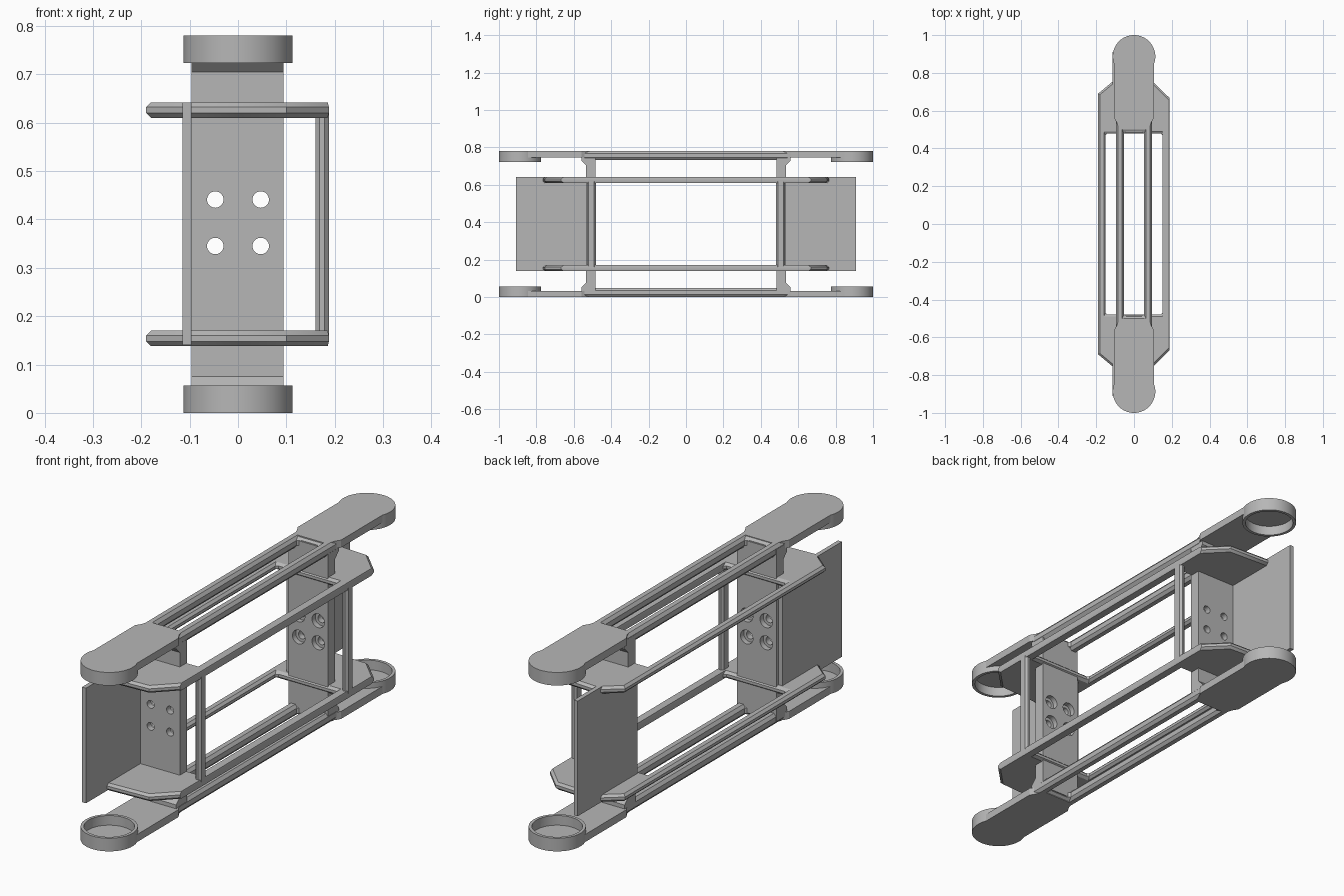
import bpy, bmesh
from math import sin, cos, pi

cube = bpy.data.objects.get("Cube")
if cube:
    bpy.data.objects.remove(cube)

MID = 0.39  # half height: every part is modelled about this level

grey = bpy.data.materials.new("light_grey")
grey.use_nodes = True
grey.diffuse_color = (0.47, 0.47, 0.47, 1)
bsdf = next(n for n in grey.node_tree.nodes if n.type == "BSDF_PRINCIPLED")
bsdf.inputs["Base Color"].default_value = (0.47, 0.47, 0.47, 1)


def prism(name, outline, lo, hi, axis="z"):
    """Extrude a 2D outline along an axis, with the origin at mid height."""
    place = {"x": lambda u, v, w: (w, u, v),
             "y": lambda u, v, w: (u, w, v),
             "z": lambda u, v, w: (u, v, w)}[axis]
    bm = bmesh.new()
    low = [bm.verts.new(place(u, v, lo)) for u, v in outline]
    high = [bm.verts.new(place(u, v, hi)) for u, v in outline]
    bm.faces.new(low)
    bm.faces.new(high)
    n = len(low)
    for i in range(n):
        j = (i + 1) % n
        bm.faces.new((low[i], low[j], high[j], high[i]))
    bmesh.ops.recalc_face_normals(bm, faces=bm.faces)
    mesh = bpy.data.meshes.new(name)
    bm.to_mesh(mesh)
    bm.free()
    mesh.materials.append(grey)
    obj = bpy.data.objects.new(name, mesh)
    obj.location.z = MID
    bpy.context.collection.objects.link(obj)
    return obj


def rect(u0, u1, v0, v1):
    return [(u0, v0), (u1, v0), (u1, v1), (u0, v1)]


def circle(u, v, r, n=48):
    return [(u + r * cos(2 * pi * i / n), v + r * sin(2 * pi * i / n)) for i in range(n)]


def finish(obj, cutters=(), bevel=0, mirror=(False, True, True)):
    """Cut, chamfer and mirror a part, then bake the result."""
    for c in cutters:
        c.hide_render = True
        m = obj.modifiers.new("cut", "BOOLEAN")
        m.operation = "DIFFERENCE"
        m.solver = "EXACT"
        m.object = c
    if bevel:
        m = obj.modifiers.new("chamfer", "BEVEL")
        m.width = bevel
        m.segments = 1
        m.limit_method = "ANGLE"
        m.angle_limit = 1.0
    m = obj.modifiers.new("mirror", "MIRROR")
    m.use_axis = mirror
    m.use_mirror_merge = False
    bpy.ops.object.select_all(action="DESELECT")
    obj.select_set(True)
    bpy.context.view_layer.objects.active = obj
    bpy.ops.object.convert(target="MESH")
    bpy.ops.object.shade_smooth_by_angle()
    for c in cutters:
        bpy.data.objects.remove(c)


# Long rails at the very top and bottom
rails = prism("outer_rail_frames", rect(-0.095, 0.095, -0.555, 0.555), 0.342, 0.39)
window = prism("rail_window", rect(-0.053, 0.053, -0.49, 0.49), 0.2, 0.6)
finish(rails, [window], 0.013, (False, False, True))

# Arm paddles leading to the round cups
CUP_Y = 0.887


def pocket():
    return prism("cup_pocket", circle(0, CUP_Y, 0.1), 0.2, 0.375)


half = [(0.08, 0.5), (0.09, 0.535), (0.105, 0.56), (0.105, 0.86)]
paddle = prism("arm_paddles", half + [(-x, y) for x, y in reversed(half)], 0.357, 0.39)
finish(paddle, [pocket()])
cup = prism("arm_cups", circle(0, CUP_Y, 0.113, 64), 0.333, 0.39)
finish(cup, [pocket()])

# Hexagonal-ended decks with a long window
side_r = [(0.1, -0.755), (0.188, -0.667), (0.188, 0.667), (0.1, 0.755)]
side_l = [(-0.1, 0.765), (-0.19, 0.69), (-0.19, -0.69), (-0.1, -0.765)]
deck = prism("side_decks", side_r + side_l, 0.22, 0.252)
window = prism("deck_window", rect(-0.15, 0.15, -0.48, 0.48), 0.1, 0.35)
finish(deck, [window], 0.01, (False, False, True))

# End plates with sloped gussets and four counterbored holes
profile = [(0.485, -0.375), (0.56, -0.375), (0.56, -0.34), (0.535, -0.315)]
profile += [(y, -z) for y, z in reversed(profile)]
plate = prism("end_plates", profile, -0.096, 0.094, "x")
cutters = []
for x in (-0.047, 0.047):
    for z in (-0.045, 0.051):
        cutters.append(prism("screw_hole", circle(x, z, 0.017, 32), 0.4, 0.6, "y"))
        cutters.append(prism("counterbore", circle(x, z, 0.03, 32), 0.4, 0.508, "y"))
finish(plate, cutters, 0, (False, True, False))

# Chamfered posts joining the decks on one side
c = 0.009
post_outline = [(0.16 + c, 0.482), (0.188 - c, 0.482), (0.188, 0.482 + c), (0.188, 0.53 - c),
                (0.188 - c, 0.53), (0.16 + c, 0.53), (0.16, 0.53 - c), (0.16, 0.482 + c)]
post = prism("side_posts", post_outline, -0.23, 0.23)
finish(post, mirror=(False, True, False))

# Thin upright fins on the other side
fin = prism("upright_fins", rect(-0.115, -0.096, 0.5, 0.91), -0.25, 0.252)
finish(fin, mirror=(False, True, False))
